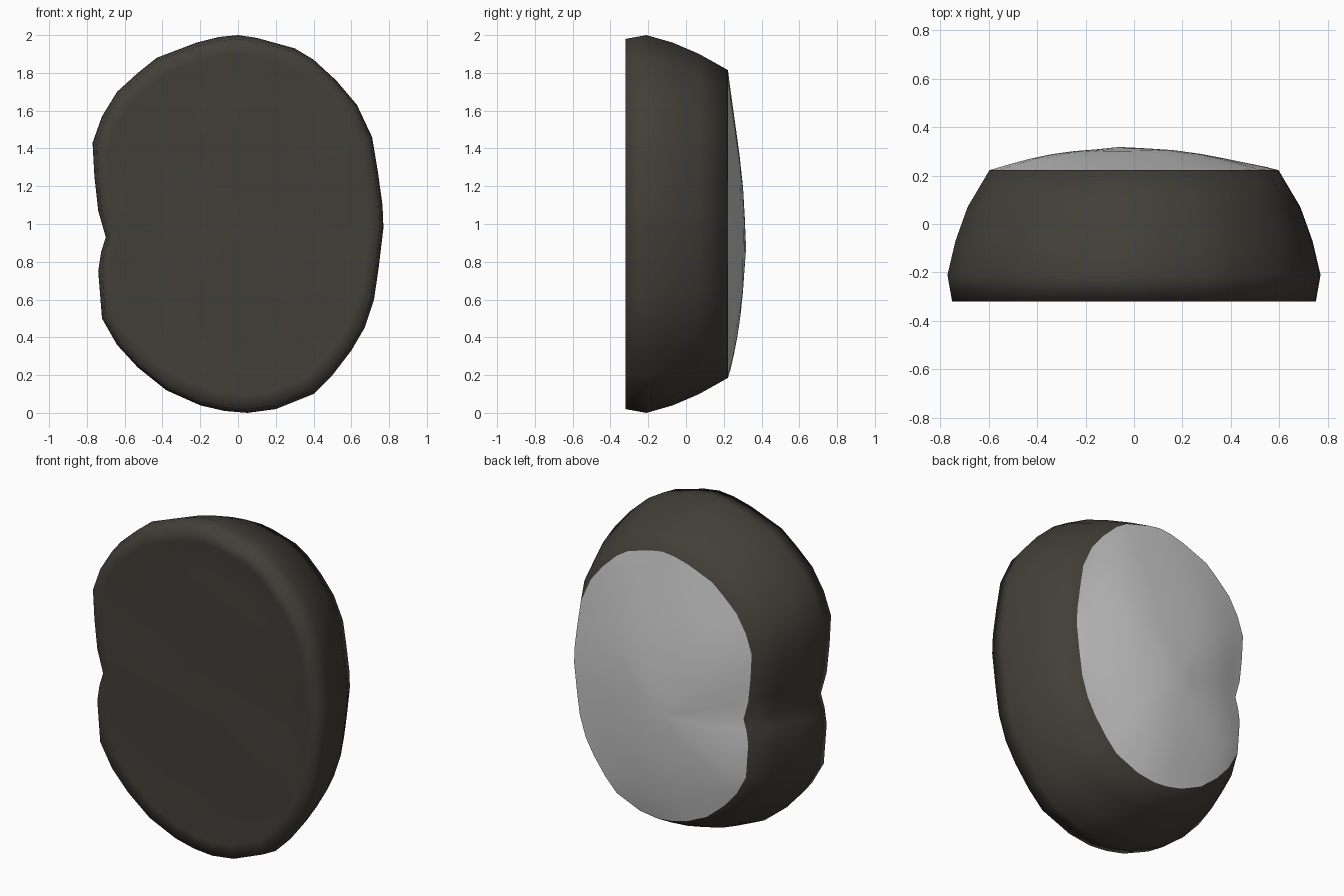
import bpy, bmesh, math

if "Cube" in bpy.data.objects:
    bpy.data.objects.remove(bpy.data.objects["Cube"])

# Widest silhouette (x, z), clockwise from the top
OUTLINE = [(0, 2.0), (.1, 1.985), (.3, 1.93), (.4, 1.87), (.52, 1.76), (.63, 1.63),
           (.71, 1.46), (.74, 1.28), (.765, 1.1), (.77, .98), (.745, .77), (.72, .6),
           (.67, .45), (.6, .33), (.5, .2), (.4, .1), (.2, .02), (.05, 0), (-.07, .01),
           (-.2, .04), (-.38, .12), (-.53, .24), (-.64, .36), (-.72, .5), (-.74, .75),
           (-.725, .85), (-.7, .93), (-.74, 1.07), (-.76, 1.25), (-.77, 1.43),
           (-.72, 1.57), (-.64, 1.7), (-.53, 1.8), (-.43, 1.88), (-.22, 1.96), (-.1, 1.99)]
RIM_Y, RIM_SX, RIM_SZ = .222, .775, .815


def dent(x, z):
    # Gentle hand-worn unevenness
    return .005 * math.sin(7 * x + 3 * z) * math.sin(5 * z - 4 * x)


def ring(sx, sz, y, cx=0, cz=1, bumpy=False):
    pts = []
    for px, pz in OUTLINE:
        x, z = cx + px * sx, cz + (pz - 1) * sz
        pts.append((x, y + (dent(x, z) if bumpy else 0), z))
    return pts


def loft(name, rings, start_tip=None, end_tip=None, color=None):
    bm = bmesh.new()
    loops = [[bm.verts.new(p) for p in r] for r in rings]
    n = len(OUTLINE)
    for a, b in zip(loops, loops[1:]):
        for i in range(n):
            j = (i + 1) % n
            bm.faces.new((a[i], a[j], b[j], b[i]))
    for tip, loop in ((start_tip, loops[0]), (end_tip, loops[-1])):
        if tip:
            v = bm.verts.new(tip)
            for i in range(n):
                bm.faces.new((loop[i], loop[(i + 1) % n], v))
    bmesh.ops.recalc_face_normals(bm, faces=bm.faces)
    # The open dome must face backward
    if sum(f.normal.y * f.calc_area() for f in bm.faces) < -.1:
        bmesh.ops.reverse_faces(bm, faces=bm.faces)
    for f in bm.faces:
        f.smooth = True
    me = bpy.data.meshes.new(name)
    bm.to_mesh(me)
    bm.free()
    ob = bpy.data.objects.new(name, me)
    bpy.context.collection.objects.link(ob)
    if color:
        mat = bpy.data.materials.new(name + "_dark")
        mat.diffuse_color = color
        mat.use_nodes = True
        mat.node_tree.nodes["Principled BSDF"].inputs["Base Color"].default_value = mat.diffuse_color
        me.materials.append(mat)
    return ob


# Dark body: flat front face, widest lip, then tapering wall to the rear rim,
# closed just behind the pale dome
front = [ring(s, s, -.315, bumpy=True) for s in (.25, .5, .72, .9)]
wall = [ring(.975, .98, -.32), ring(1, 1, -.21), ring(.957, .96, -.07),
        ring(.892, .9, .07), ring(RIM_SX, RIM_SZ, RIM_Y)]
loft("body", front + wall + [ring(.4, .4, .2)], (0, -.315, 1), (0, .2, 1),
     (.055, .05, .04, 1))

# Pale domed back, highest a little off centre
dome = []
for t in (1, .93, .82, .68, .52, .35, .18):
    k = 1 - t
    dome.append(ring(RIM_SX * t, RIM_SZ * t, .317 - .095 * t ** 1.7,
                     -.06 * k, 1 - .13 * k, bumpy=t < 1))
loft("back_dome", dome, end_tip=(-.06, .318, .87))
